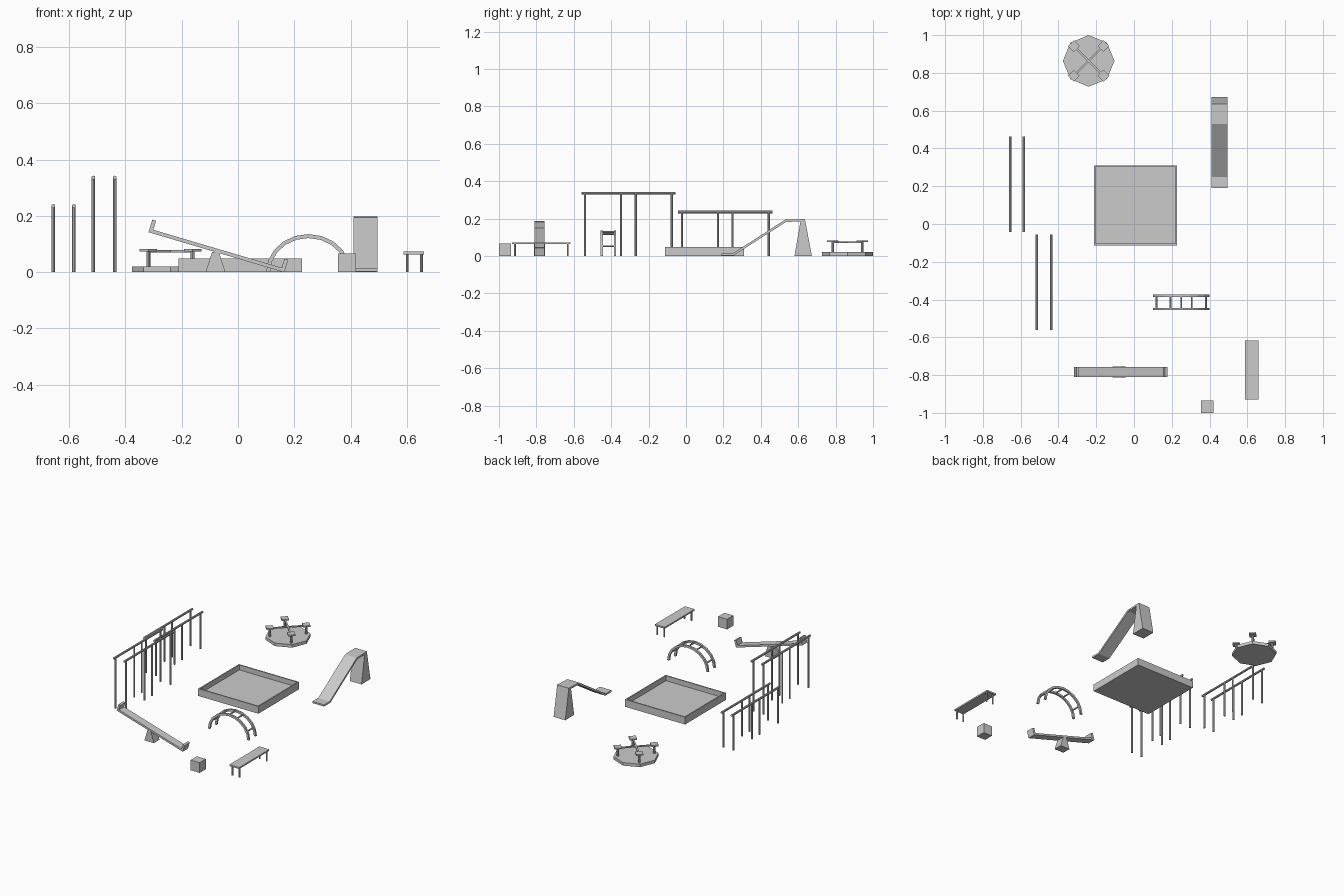
import bpy, bmesh, math
from mathutils import Vector, Matrix

if "Cube" in bpy.data.objects:
    bpy.data.objects.remove(bpy.data.objects["Cube"])


def make(name, bm):
    bmesh.ops.recalc_face_normals(bm, faces=bm.faces)
    me = bpy.data.meshes.new(name)
    bm.to_mesh(me)
    bm.free()
    ob = bpy.data.objects.new(name, me)
    bpy.context.collection.objects.link(ob)
    return ob


def box(name, x0, x1, y0, y1, z0, z1):
    bm = bmesh.new()
    bmesh.ops.create_cube(bm, size=1)
    for v in bm.verts:
        v.co = Vector(((x0, x1)[v.co.x > 0], (y0, y1)[v.co.y > 0], (z0, z1)[v.co.z > 0]))
    return make(name, bm)


def rod(name, a, b, r, sides=8):
    a, b = Vector(a), Vector(b)
    d = b - a
    bm = bmesh.new()
    m = Matrix.Translation((a + b) / 2) @ d.to_track_quat('Z', 'Y').to_matrix().to_4x4()
    bmesh.ops.create_cone(bm, cap_ends=True, segments=sides, radius1=r, radius2=r,
                          depth=d.length, matrix=m)
    return make(name, bm)


def extrude(name, pts, lo, hi, axis):
    """Extrude a side profile along x (points are y,z) or y (points are x,z)."""
    bm = bmesh.new()
    place = (lambda p, t: (t, p[0], p[1])) if axis == 'x' else (lambda p, t: (p[0], t, p[1]))
    f = bm.faces.new([bm.verts.new(place(p, lo)) for p in pts])
    g = bmesh.ops.extrude_face_region(bm, geom=[f])
    d = Vector((hi - lo, 0, 0)) if axis == 'x' else Vector((0, hi - lo, 0))
    bmesh.ops.translate(bm, vec=d, verts=[v for v in g['geom'] if isinstance(v, bmesh.types.BMVert)])
    return make(name, bm)


# Sandbox: one solid with a sunken floor
bm = bmesh.new()
bmesh.ops.create_cube(bm, size=1)
for v in bm.verts:
    v.co = Vector(((-.211, .228)[v.co.x > 0], (-.113, .311)[v.co.y > 0], (0, .048)[v.co.z > 0]))
bm.faces.ensure_lookup_table()
top = max(bm.faces, key=lambda f: f.calc_center_median().z)
bmesh.ops.inset_region(bm, faces=[top], thickness=.012)
g = bmesh.ops.extrude_face_region(bm, geom=[top])
bmesh.ops.translate(bm, vec=(0, 0, -.033), verts=[v for v in g['geom'] if isinstance(v, bmesh.types.BMVert)])
if top.is_valid:
    bmesh.ops.delete(bm, geom=[top], context='FACES_ONLY')
make('sandbox', bm)

# Two sets of parallel bars
for label, xs, yc, h in (('tall', (-.514, -.438), -.308, .341), ('low', (-.656, -.583), .21, .24)):
    for i, x in enumerate(xs):
        rod(f'{label}_bar_{i}', (x, yc - .252, h - .005), (x, yc + .252, h - .005), .007)
        for j, dy in enumerate((-.232, -.039, .039, .232)):
            rod(f'{label}_post_{i}_{j}', (x, yc + dy, 0), (x, yc + dy, h - .005), .006)

# Roundabout: octagonal deck, cross bars, four posts with square seats
cx, cy = -.24, .8635
rod('roundabout_deck', (cx, cy, 0), (cx, cy, .02), .1365)
bpy.context.collection.objects['roundabout_deck'].data.update()
for k in range(4):
    a = math.pi / 4 + k * math.pi / 2
    px, py = cx + .111 * math.cos(a), cy + .111 * math.sin(a)
    rod(f'roundabout_post_{k}', (px, py, .02), (px, py, .076), .007)
    s = box(f'roundabout_seat_{k}', -.022, .022, -.022, .022, .074, .083)
    s.location, s.rotation_euler = (px, py, 0), (0, 0, a)
for k in range(2):
    b = box(f'roundabout_cross_bar_{k}', -.11, .11, -.005, .005, .07, .078)
    b.location, b.rotation_euler = (cx, cy, 0), (0, 0, math.pi / 4 + k * math.pi / 2)

# Slide: bent chute and tapered tower
extrude('slide_chute', [(.19, .003), (.255, .003), (.535, .182), (.63, .185),
                        (.635, .197), (.53, .194), (.25, .014), (.19, .014)], .41, .495, 'x')
extrude('slide_tower', [(.58, 0), (.673, 0), (.636, .196), (.613, .19)], .41, .495, 'x')

# Climbing arch: two polygonal rails and rungs
acx, ax, az, n = .25, .143, .128, 10
for i, y in enumerate((-.45, -.38)):
    pts = []
    for k in range(n + 1):
        t = math.pi * k / n
        pts.append((acx - (ax + .007) * math.cos(t), (az + .007) * math.sin(t)))
    for k in range(n, -1, -1):
        t = math.pi * k / n
        pts.append((acx - (ax - .007) * math.cos(t), (az - .007) * math.sin(t)))
    extrude(f'arch_rail_{i}', pts, y - .006, y + .006, 'y')
for k, deg in enumerate((24, 67, 90, 113, 156)):
    t = math.radians(deg)
    x, z = acx - ax * math.cos(t), az * math.sin(t)
    rod(f'arch_rung_{k}', (x, -.45, z), (x, -.38, z), .005)

# Seesaw: tilted plank with end stops on a tapered base
p, q = Vector((-.316, .148)), Vector((.161, .007))
d = (q - p).normalized()
nrm = Vector((-d.y, d.x))


def strip(name, a, b, w):
    s = (b - a).normalized()
    o = Vector((-s.y, s.x)) * w / 2
    extrude(name, [a - o, b - o, b + o, a + o], -.811, -.757, 'y')


strip('seesaw_plank', p, q, .013)
for i, e in enumerate((p + d * .007, q - d * .001)):
    strip(f'seesaw_end_stop_{i}', e - nrm * .006, e + nrm * .04, .014)
extrude('seesaw_base', [(-.115, 0), (-.045, 0), (-.068, .072), (-.092, .072)], -.812, -.754, 'y')

# Bench
box('bench_seat', .588, .66, -.93, -.617, .063, .073)
for i, x in enumerate((.601, .652)):
    for j, y in enumerate((-.915, -.632)):
        rod(f'bench_leg_{i}_{j}', (x, y, 0), (x, y, .065), .005)

# Block
box('block', .355, .42, -1.0, -.935, 0, .067)
